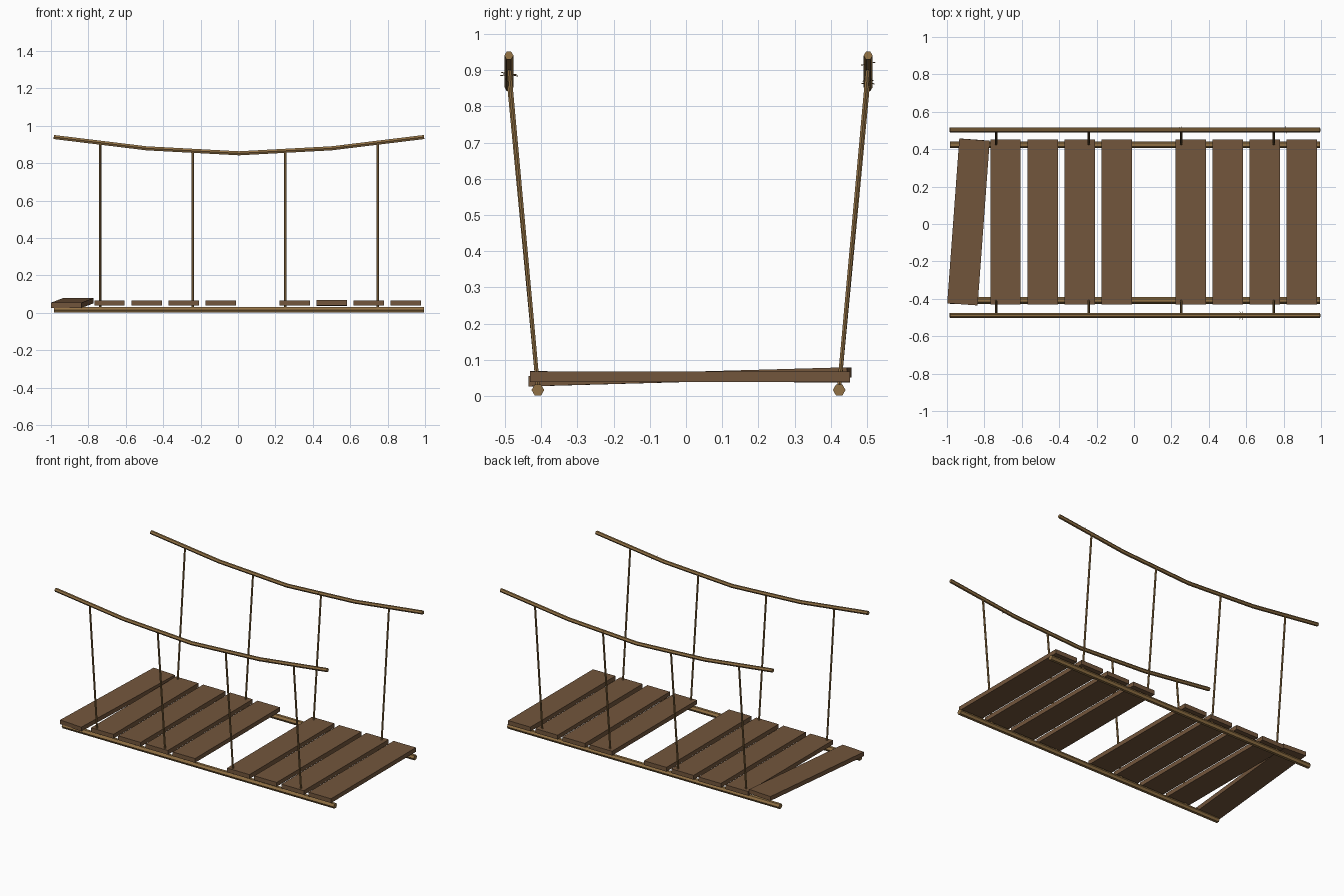
import bpy
import bmesh
import math
import random
from mathutils import Vector, Matrix

if "Cube" in bpy.data.objects:
    bpy.data.objects.remove(bpy.data.objects["Cube"])

random.seed(4)
CX, CY = 0.005, 0.007          # bridge centre line


def material(name, rgb):
    m = bpy.data.materials.new(name)
    m.diffuse_color = (*rgb, 1)
    m.use_nodes = True
    m.node_tree.nodes["Principled BSDF"].inputs["Base Color"].default_value = m.diffuse_color
    return m


WOOD = material("plank brown", (0.171, 0.093, 0.045))
ROPE = material("rope tan", (0.285, 0.165, 0.058))


def add_object(name, bm, mat):
    bmesh.ops.recalc_face_normals(bm, faces=bm.faces)
    mesh = bpy.data.meshes.new(name)
    bm.to_mesh(mesh)
    bm.free()
    mesh.materials.append(mat)
    ob = bpy.data.objects.new(name, mesh)
    bpy.context.collection.objects.link(ob)
    return ob


def tube(bm, points, radius, sides=6):
    """Faceted tube through the points, with closed ends."""
    pts = [Vector(p) for p in points]
    along = (pts[-1] - pts[0]).normalized()
    # reference axis is y for lengthwise ropes, x for hanging ones
    ref = Vector((0, 1, 0)) if abs(along.x) > 0.7 else Vector((1, 0, 0))
    rings = []
    for i, p in enumerate(pts):
        d = (pts[min(i + 1, len(pts) - 1)] - pts[max(i - 1, 0)]).normalized()
        u = (ref - d * ref.dot(d)).normalized()
        v = d.cross(u)
        rings.append([bm.verts.new(p + radius * (u * math.cos(a) + v * math.sin(a)))
                      for a in (2 * math.pi * k / sides for k in range(sides))])
    for a, b in zip(rings, rings[1:]):
        for k in range(sides):
            n = (k + 1) % sides
            bm.faces.new((a[k], a[n], b[n], b[k]))
    bm.faces.new(rings[0])
    bm.faces.new(rings[-1])


def sag(x):
    """Height of the handrail at x, straight between five knots."""
    t = abs(x - CX)
    return 0.853 + 0.054 * t if t < 0.495 else 0.8797 + 0.122 * (t - 0.495)


# Ropes on both sides
for side, label in ((-1, "front"), (1, "back")):
    y_low, y_high = CY + side * 0.416, CY + side * 0.496

    bm = bmesh.new()
    tube(bm, [(CX - 0.99, y_low, 0.0165), (CX + 0.99, y_low, 0.0165)], 0.0175)
    add_object(label + "_deck_rope", bm, ROPE)

    bm = bmesh.new()
    tube(bm, [(CX + x, y_high, sag(CX + x)) for x in (-0.99, -0.495, 0, 0.495, 0.99)], 0.0125)
    add_object(label + "_handrail_rope", bm, ROPE)

    for i in range(4):
        x = CX - 0.7425 + 0.495 * i
        bm = bmesh.new()
        tube(bm, [(x, y_low, 0.025), (x, y_high, sag(x))], 0.0065)
        add_object(f"{label}_hanger_rope_{i + 1}", bm, ROPE)

# Loose frayed strands on the handrails
for label, x, y in (("front", 0.575, CY - 0.496), ("back_inner", 0.25, CY + 0.496),
                    ("back_outer", 0.81, CY + 0.496)):
    bm = bmesh.new()
    reach = 0.027 if label == "front" else 0.02
    for k in range(5):
        a = 2 * math.pi * k / 5 + random.uniform(-0.3, 0.3)
        tip = Vector((0.6 * math.cos(a), math.sin(a), random.uniform(-0.3, 0.3))) * reach
        base = Vector((x, y, sag(x)))
        tube(bm, [base, base + tip], 0.0015, 3)
    add_object(label + "_frayed_strands", bm, ROPE)


# Deck planks, with one missing and the end one knocked askew
def plank(name, x, z, rot_z=0, rot_x=0):
    bm = bmesh.new()
    bmesh.ops.create_cube(bm, size=1, matrix=Matrix.Diagonal((0.163, 0.883, 0.028, 1)))
    ob = add_object(name, bm, WOOD)
    ob.location = (x, 0.011, z)
    ob.rotation_euler = (math.radians(rot_x), 0, math.radians(rot_z))


for i in range(1, 10):
    if i != 5:
        plank(f"plank_{i + 1}", -0.885 + 0.198 * i, 0.053, 0,
              -0.2 if i == 7 else 0)
plank("loose_plank", -0.885, 0.053, -4.2, 1.6)
